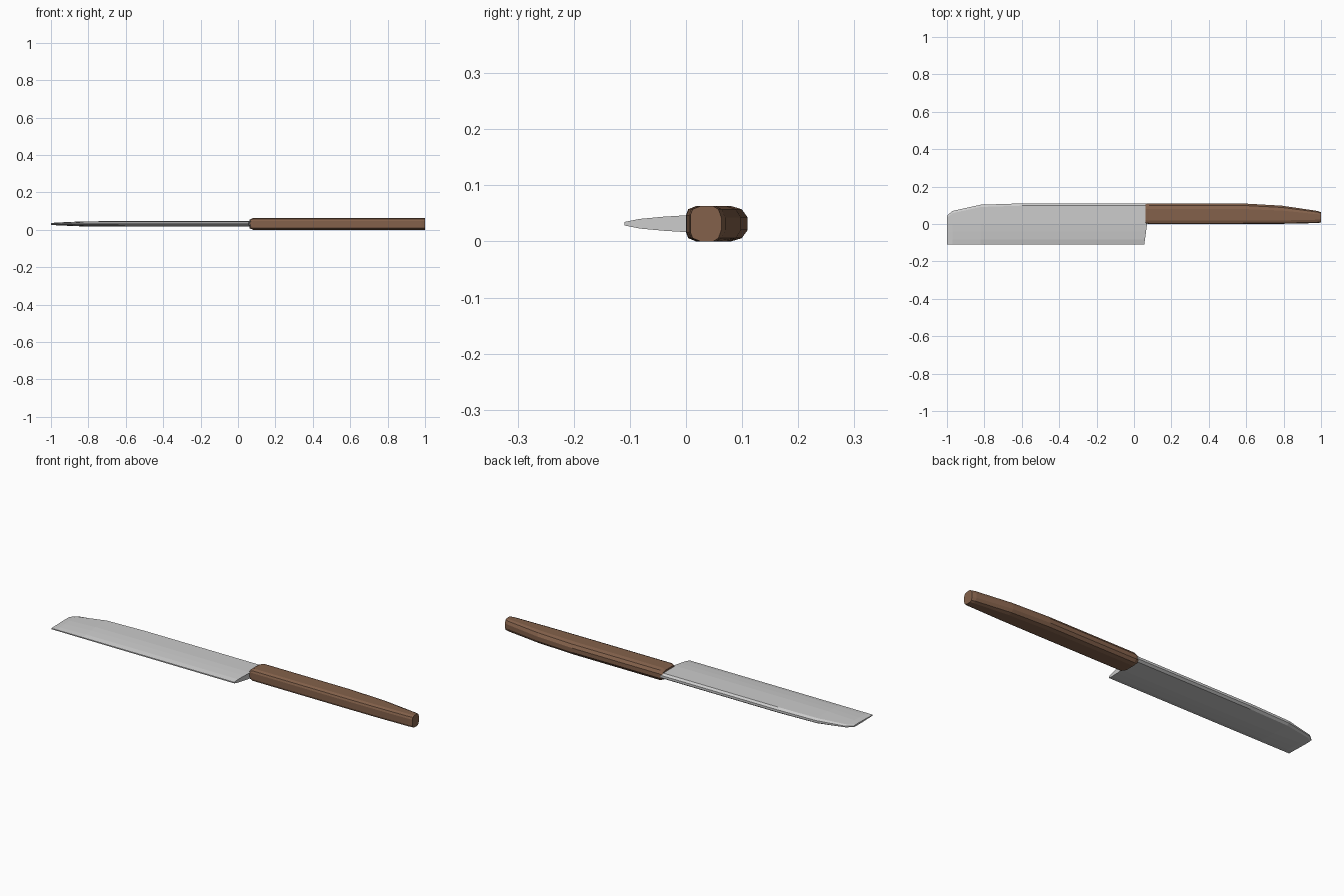
import bpy, bmesh

if "Cube" in bpy.data.objects:
    bpy.data.objects.remove(bpy.data.objects["Cube"])

ZC = 0.0315  # mid height of the knife


def loft(name, rings):
    """Skin a list of equal-length closed rings and cap both ends."""
    bm = bmesh.new()
    loops = [[bm.verts.new(p) for p in ring] for ring in rings]
    n = len(loops[0])
    for a, b in zip(loops, loops[1:]):
        for i in range(n):
            j = (i + 1) % n
            bm.faces.new((a[i], a[j], b[j], b[i]))
    bm.faces.new(loops[0])
    bm.faces.new(loops[-1])
    bmesh.ops.recalc_face_normals(bm, faces=bm.faces)
    mesh = bpy.data.meshes.new(name)
    bm.to_mesh(mesh)
    bm.free()
    obj = bpy.data.objects.new(name, mesh)
    bpy.context.collection.objects.link(obj)
    return obj


# Blade: thin wedge section, thinning and curving down at the tip
def blade_ring(x, top, thick, heel=0.0):
    half = [(-0.11, 0.003), (-0.083, 0.0085), (-0.04, 0.0125),
            (0.0, 0.015), (top - 0.012, 0.0145), (top, 0.006)]
    pts = []
    for y, t in half:
        slant = heel * min(1, max(0, -y / 0.11))
        pts.append((x - slant, y, max(0.0025, t * thick)))
    return ([(x, y, ZC + t) for x, y, t in pts]
            + [(x, y, ZC - t) for x, y, t in reversed(pts)])


blade_stations = [(-1.0, 0.045, 0.3), (-0.97, 0.07, 0.5), (-0.82, 0.103, 0.92),
                  (-0.6, 0.11, 1.0), (0.07, 0.11, 1.0, 0.015)]
loft("blade", [blade_ring(*s) for s in blade_stations])


# Handle: box section with two-step rounded corners, tapering to the butt
def handle_ring(x, low, top, h):
    r = min(0.03, (top - low) * 0.27)
    half = [(low, h * 0.5), (low + 0.004, h * 0.82), (low + 0.018, h),
            (top - r, h), (top - r * 0.36, h * 0.82), (top, h * 0.35)]
    return ([(x, y, ZC + z) for y, z in half]
            + [(x, y, ZC - z) for y, z in reversed(half)])


handle_stations = [(0.062, 0.003, 0.107, 0.023), (0.08, 0.0, 0.11, 0.0315),
                   (0.58, 0.0, 0.11, 0.0315), (0.79, 0.001, 0.098, 0.0315),
                   (0.98, 0.005, 0.07, 0.0315), (1.0, 0.008, 0.063, 0.0315)]
handle = loft("handle", [handle_ring(*s) for s in handle_stations])

wood = bpy.data.materials.new("brown_wood")
wood.diffuse_color = (0.23, 0.12, 0.07, 1)
wood.use_nodes = True
wood.node_tree.nodes["Principled BSDF"].inputs["Base Color"].default_value = wood.diffuse_color
handle.data.materials.append(wood)
